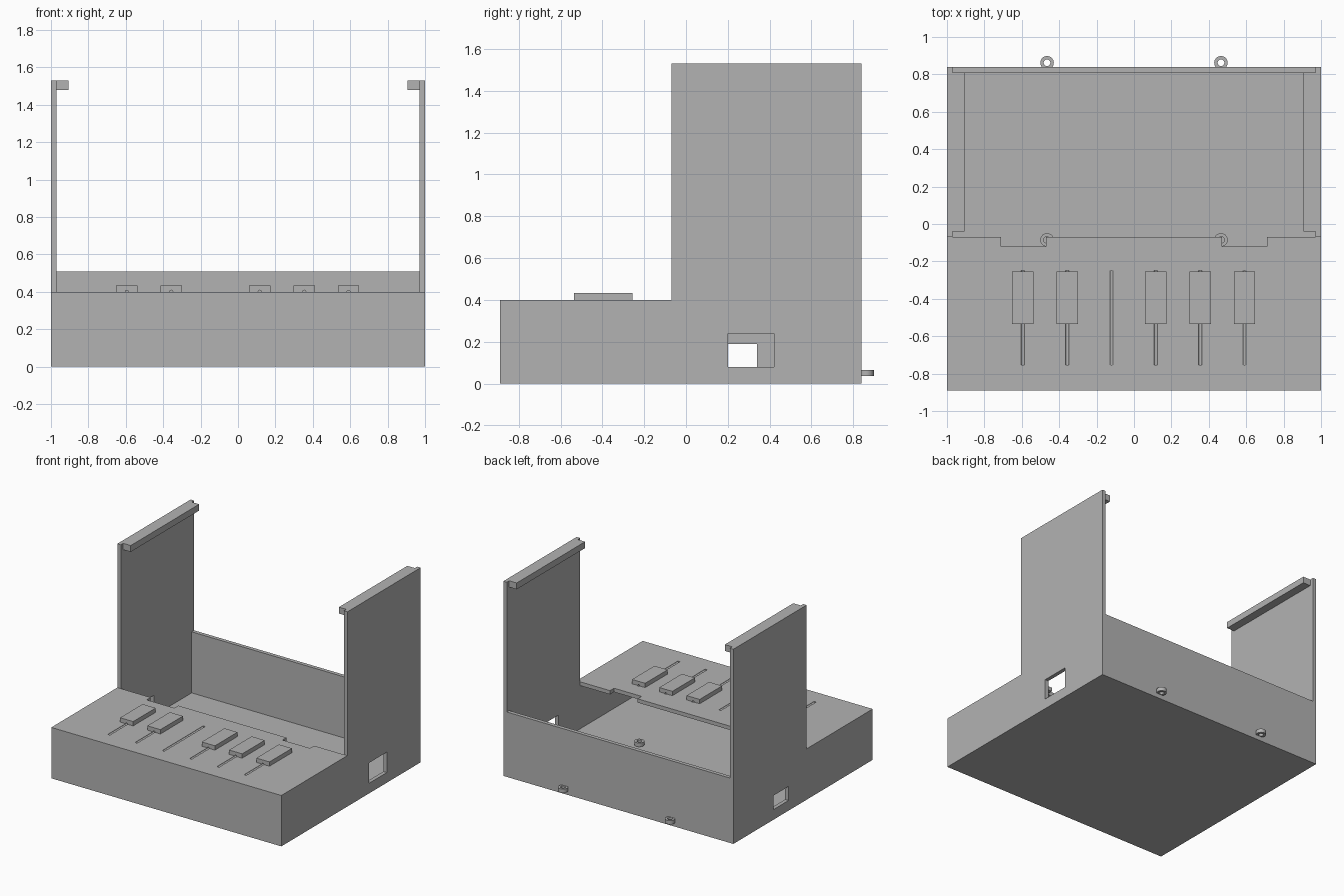
import bpy
import bmesh
from mathutils import Matrix

default = bpy.data.objects.get("Cube")
if default:
    bpy.data.objects.remove(default, do_unlink=True)

grey = bpy.data.materials.new("light_grey_plastic")
colour = (0.45, 0.45, 0.45, 1)
grey.diffuse_color = colour
grey.use_nodes = True
grey.node_tree.nodes["Principled BSDF"].inputs["Base Color"].default_value = colour


def finish(name, bm):
    bmesh.ops.recalc_face_normals(bm, faces=bm.faces)
    mesh = bpy.data.meshes.new(name)
    bm.to_mesh(mesh)
    bm.free()
    mesh.materials.append(grey)
    obj = bpy.data.objects.new(name, mesh)
    bpy.context.collection.objects.link(obj)
    return obj


def box(name, x, y, z):
    bm = bmesh.new()
    bmesh.ops.create_cube(bm, size=1)
    for v in bm.verts:
        v.co = [r[0] if c < 0 else r[1] for c, r in zip(v.co, (x, y, z))]
    return finish(name, bm)


def prism(name, outline, depth):
    """Extrude a closed outline of 3D points along a vector."""
    bm = bmesh.new()
    face = bm.faces.new([bm.verts.new(p) for p in outline])
    new = bmesh.ops.extrude_face_region(bm, geom=[face])["geom"]
    bmesh.ops.translate(bm, vec=depth,
                        verts=[g for g in new if isinstance(g, bmesh.types.BMVert)])
    # keep the starting cap so the solid is closed
    if not face.is_valid or len(bm.faces) < len(outline) + 2:
        bmesh.ops.holes_fill(bm, edges=bm.edges)
    return finish(name, bm)


def cylinder(name, centre, radius, length, axis="Z", sides=32):
    bm = bmesh.new()
    bmesh.ops.create_cone(bm, cap_ends=True, segments=sides,
                          radius1=radius, radius2=radius, depth=length)
    if axis == "Y":
        bmesh.ops.rotate(bm, verts=bm.verts, matrix=Matrix.Rotation(1.570796, 3, "X"))
    bmesh.ops.translate(bm, verts=bm.verts, vec=centre)
    return finish(name, bm)


def cut(obj, cutter):
    mod = obj.modifiers.new("cut", "BOOLEAN")
    mod.operation = "DIFFERENCE"
    mod.solver = "EXACT"
    mod.object = cutter
    bpy.context.view_layer.objects.active = obj
    bpy.ops.object.modifier_apply(modifier=mod.name)
    bpy.data.objects.remove(cutter, do_unlink=True)


FRONT, BACK, EDGE = -0.89, 0.84, -0.07
T = 0.03
DECK, TOP = 0.4, 1.53
IN = 1 - T

# Tray: floor, front wall and low back wall
box("floor", (-IN, IN), (FRONT + T, BACK - T), (0, T))
box("front_wall", (-IN, IN), (FRONT, FRONT + T), (0, DECK))
box("back_wall", (-IN, IN), (BACK - T, BACK), (0, 0.51))

# Stepped side walls with a window each, and a rail along the top
windows = {1: ((0.20, 0.42), (0.08, 0.24)), -1: ((0.155, 0.34), (0.08, 0.19))}
for s, side in ((1, "left"), (-1, "right")):
    profile = [(FRONT, 0), (BACK, 0), (BACK, TOP), (EDGE, TOP), (EDGE, DECK), (FRONT, DECK)]
    wall = prism(side + "_wall", [(s * IN, y, z) for y, z in profile], (s * T, 0, 0))
    wy, wz = windows[s]
    cut(wall, box("window_cutter", sorted((s * 0.9, s * 1.1)), wy, wz))
    box(side + "_top_rail", sorted((s * 0.905, s * IN)), (-0.04, 0.81), (1.48, TOP))

# Front deck with two notches in its rear edge
half = [(0.47, EDGE), (0.47, -0.12), (0.71, -0.12), (0.71, EDGE), (IN, EDGE), (IN, FRONT + T)]
edge = half + [(-x, y) for x, y in reversed(half)]
deck = prism("deck", [(x, y, DECK - T) for x, y in edge], (0, 0, T))

# Six wire grooves, five of them running under a raised cover
for i in range(6):
    x = -0.594 + i * 0.237

    def groove():
        return cylinder("groove_cutter", (x, -0.502, DECK), 0.009, 0.506, "Y", 12)

    cut(deck, groove())
    if i != 2:
        cover = box("cover_%d" % (i + 1), (x - 0.057, x + 0.057), (-0.535, -0.255),
                    (DECK, DECK + 0.034))
        cut(cover, cylinder("hole_cutter", (x, -0.4, DECK), 0.009, 0.6, "Y", 12))

# Flat eyelets behind the back wall and on the tray floor
for row, y in (("back", 0.862), ("inner", -0.085)):
    for side, x in (("left", 0.465), ("right", -0.465)):
        ring = cylinder("%s_%s_eyelet" % (row, side), (x, y, 0.05), 0.036, T)
        cut(ring, cylinder("eyelet_cutter", (x, y, 0.05), 0.018, 0.1))
        if row == "back":
            cut(ring, box("wall_cutter", (x - 0.1, x + 0.1), (BACK - 0.1, BACK), (0, 0.1)))
        bpy.ops.object.select_all(action="DESELECT")
        ring.select_set(True)
        bpy.context.view_layer.objects.active = ring
        bpy.ops.object.shade_smooth_by_angle()
